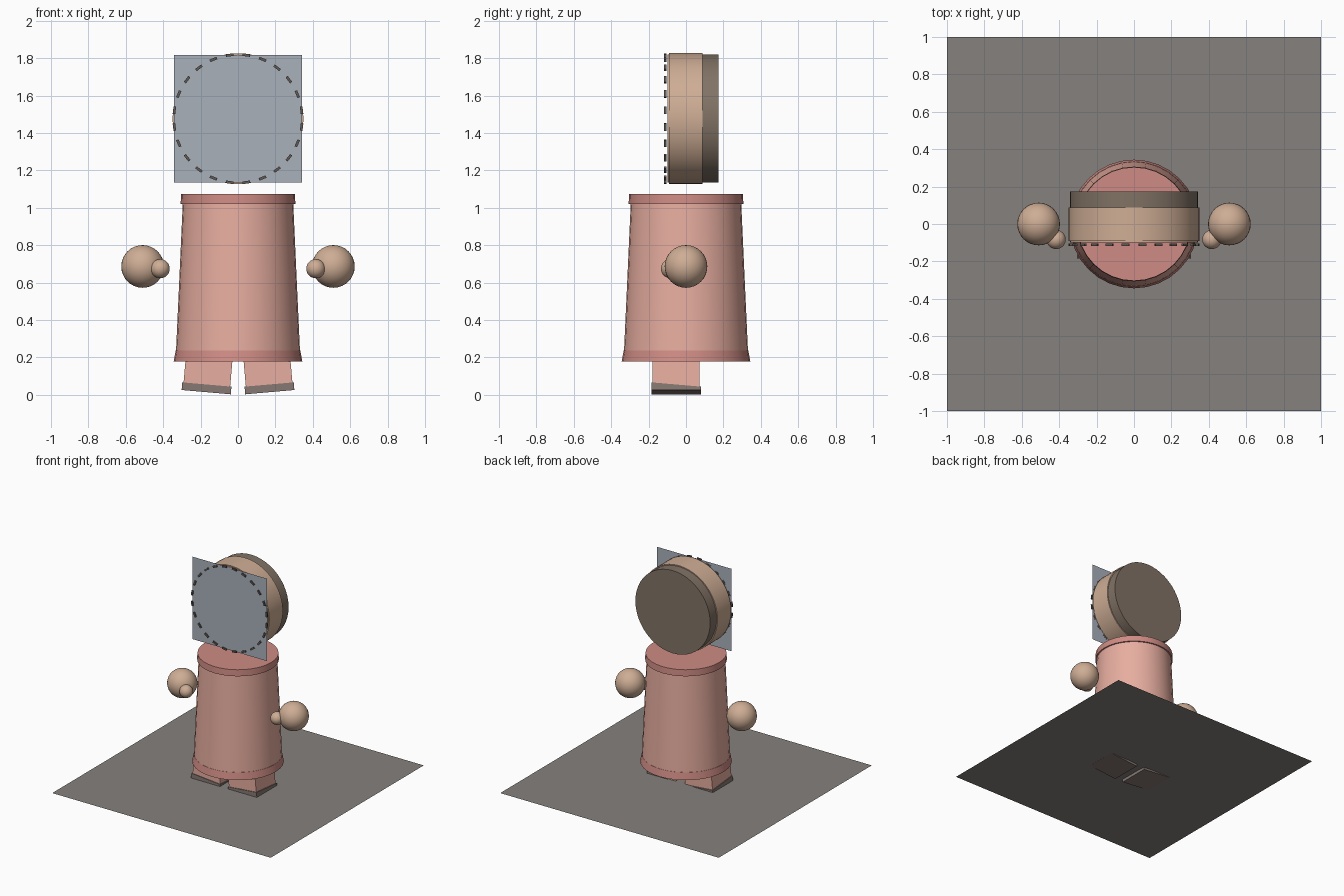
import bpy, bmesh, math
from mathutils import Matrix, Vector

if "Cube" in bpy.data.objects:
    bpy.data.objects.remove(bpy.data.objects["Cube"])


def material(name, rgb):
    m = bpy.data.materials.new(name)
    m.diffuse_color = (*rgb, 1)
    m.use_nodes = True
    m.node_tree.nodes["Principled BSDF"].inputs["Base Color"].default_value = m.diffuse_color
    return m


PINK = material("pink", (0.80, 0.42, 0.35))
ROSE = material("rose", (0.62, 0.26, 0.23))
TAN = material("tan", (0.62, 0.42, 0.30))
BROWN = material("brown", (0.22, 0.17, 0.13))
DARK = material("dark", (0.12, 0.10, 0.09))
SOLE = material("sole", (0.24, 0.19, 0.17))
GLASS = material("face_panel", (0.40, 0.44, 0.50))
FLOOR = material("floor", (0.24, 0.22, 0.21))


def finish(bm, name, mat, smooth=False):
    bmesh.ops.recalc_face_normals(bm, faces=bm.faces)
    me = bpy.data.meshes.new(name)
    bm.to_mesh(me)
    bm.free()
    ob = bpy.data.objects.new(name, me)
    bpy.context.collection.objects.link(ob)
    me.materials.append(mat)
    if smooth:
        bpy.ops.object.select_all(action='DESELECT')
        ob.select_set(True)
        bpy.context.view_layer.objects.active = ob
        bpy.ops.object.shade_smooth_by_angle(angle=math.radians(35))
    return ob


def upright(name, r0, r1, z0, z1, mat):
    bm = bmesh.new()
    bmesh.ops.create_cone(bm, cap_ends=True, segments=32, radius1=r0, radius2=r1, depth=z1 - z0,
                          matrix=Matrix.Translation((0, 0, (z0 + z1) / 2)))
    return finish(bm, name, mat, True)


HEAD_Z = 1.476


def head_disc(name, r, y0, y1, mat):
    bm = bmesh.new()
    bmesh.ops.create_cone(bm, cap_ends=True, segments=48, radius1=r, radius2=r, depth=y1 - y0,
                          matrix=Matrix.Translation((0, (y0 + y1) / 2, HEAD_Z)) @ Matrix.Rotation(math.pi / 2, 4, 'X'))
    return finish(bm, name, mat, True)


def ball(name, centre, r, mat):
    bm = bmesh.new()
    bmesh.ops.create_uvsphere(bm, u_segments=32, v_segments=16, radius=r, matrix=Matrix.Translation(centre))
    return finish(bm, name, mat, True)


def wedge(name, x0, x1, y0, y1, z0, top_front, top_back, place, mat):
    # box whose top may slope from front to back
    bm = bmesh.new()
    bmesh.ops.create_cube(bm, size=1)
    for v in bm.verts:
        x = x1 if v.co.x > 0 else x0
        back = v.co.y > 0
        z = z0 if v.co.z < 0 else (top_back if back else top_front)
        v.co = (x, y1 if back else y0, z)
    bm.transform(place)
    return finish(bm, name, mat)


# body with hem and collar
upright("body", 0.332, 0.295, 0.22, 1.03, PINK)
upright("hem", 0.344, 0.333, 0.178, 0.237, ROSE)
upright("collar", 0.307, 0.304, 1.02, 1.073, ROSE)

# head
head_disc("head", 0.350, -0.09, 0.088, TAN)
head_disc("head_front", 0.342, -0.10, -0.085, TAN)
head_disc("head_back", 0.342, 0.08, 0.173, BROWN)

# flat face panel
bm = bmesh.new()
bmesh.ops.create_grid(bm, x_segments=1, y_segments=1, size=0.341,
                      matrix=Matrix.Translation((0, -0.107, HEAD_Z)) @ Matrix.Rotation(math.pi / 2, 4, 'X'))
finish(bm, "face_panel", GLASS)

# stitches round the face
bm = bmesh.new()
for i in range(24):
    a = math.radians(7.5 + 15 * i)
    bmesh.ops.create_cube(bm, size=1, matrix=Matrix.Translation((0, -0.111, HEAD_Z))
                          @ Matrix.Rotation(a, 4, 'Y') @ Matrix.Translation((0.343, 0, 0))
                          @ Matrix.Diagonal((0.014, 0.011, 0.040, 1)))
finish(bm, "face_stitches", DARK)

# hands and feet
for side, s in (("left", -1), ("right", 1)):
    ball(side + "_hand", (s * 0.51, 0, 0.686), 0.114, TAN)
    ball(side + "_thumb", (s * 0.416, -0.083, 0.674), 0.051, TAN)
    foot = Matrix.Translation((s * 0.17, 0, 0.014)) @ Matrix.Rotation(-s * math.radians(5), 4, 'Y')
    wedge(side + "_sole", -0.132, 0.132, -0.184, 0.08, 0, 0.041, 0.018, foot, SOLE)
    wedge(side + "_leg", -0.125, 0.125, -0.178, 0.072, 0.012, 0.20, 0.20, foot, PINK)

# floor sheet
bm = bmesh.new()
bmesh.ops.create_grid(bm, x_segments=1, y_segments=1, size=1, matrix=Matrix.Translation((0, 0, 0.026)))
finish(bm, "floor_sheet", FLOOR)
